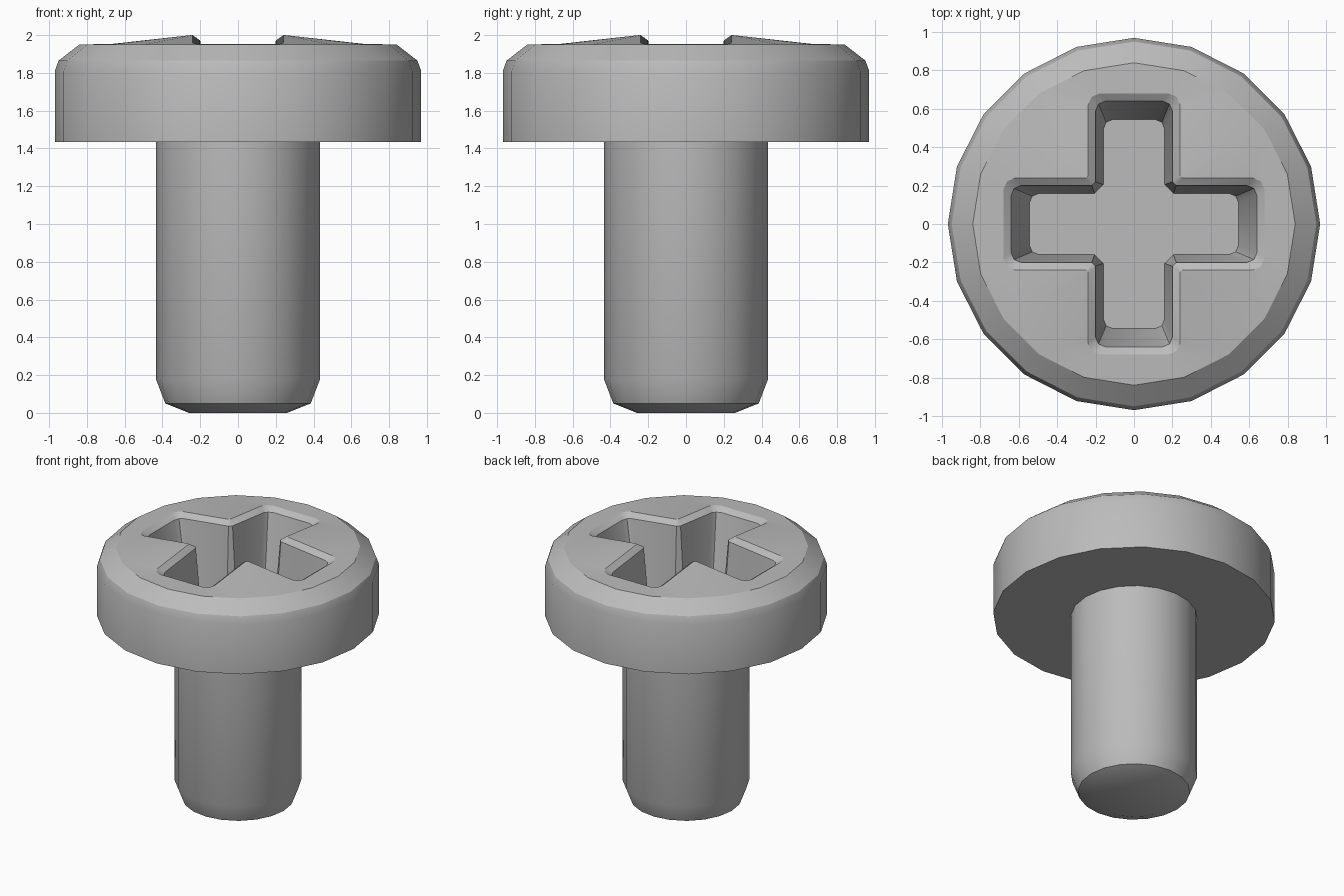
import bpy, bmesh, math

SIDES = 20

cube = bpy.data.objects.get("Cube")
if cube:
    bpy.data.objects.remove(cube, do_unlink=True)

steel = bpy.data.materials.new("grey steel")
steel.use_nodes = True
GREY = (0.5, 0.5, 0.5, 1)
steel.diffuse_color = GREY
steel.node_tree.nodes["Principled BSDF"].inputs["Base Color"].default_value = GREY


def ring(bm, r, z):
    turn = math.tau / SIDES
    return [bm.verts.new((r * math.cos(i * turn), r * math.sin(i * turn), z))
            for i in range(SIDES)]


def bridge(bm, a, b):
    for i in range(len(a)):
        j = (i + 1) % len(a)
        bm.faces.new((a[i], a[j], b[j], b[i]))


def lathe(bm, profile):
    rings = [ring(bm, r, z) for r, z in profile]
    for a, b in zip(rings, rings[1:]):
        bridge(bm, a, b)
    return rings


def cross(bm, w, l, outer, inner, height):
    """Loop of a cross with arm half-width w, reach l and softened corners."""
    k = 0.3 * outer
    half = [(l, w - outer), (l - k, w - k), (l - outer, w), (w + inner, w)]
    arm = [(x, -y) for x, y in reversed(half)] + half
    points = []
    for _ in range(4):
        points += arm
        arm = [(-y, x) for x, y in arm]
    return [bm.verts.new((x, y, height(math.hypot(x, y)))) for x, y in points]


def finish(bm, name, angle):
    bmesh.ops.recalc_face_normals(bm, faces=bm.faces[:])
    mesh = bpy.data.meshes.new(name)
    bm.to_mesh(mesh)
    bm.free()
    mesh.materials.append(steel)
    obj = bpy.data.objects.new(name, mesh)
    bpy.context.collection.objects.link(obj)
    bpy.ops.object.select_all(action="DESELECT")
    obj.select_set(True)
    bpy.context.view_layer.objects.active = obj
    bpy.ops.object.shade_smooth_by_angle(angle=math.radians(angle))


def dome(r):
    return 2.0 - 0.13 * (r - 0.345)


# Head: rounded rim, shallow dome and tapered cross recess
bm = bmesh.new()
rings = lathe(bm, [(0.97, 1.435), (0.97, 1.81), (0.95, 1.865), (0.84, 1.95)])
bm.faces.new(rings[0])
lip = cross(bm, 0.24, 0.68, 0.06, 0.012, dome)
throat = cross(bm, 0.2, 0.64, 0.05, 0.02, lambda r: dome(r) - 0.035)
floor = cross(bm, 0.16, 0.545, 0.05, 0.045, lambda r: 1.45)
bridge(bm, lip, throat)
bridge(bm, throat, floor)
bm.faces.new(floor)
rim_edges = [e for e in bm.edges if e.is_boundary]
bmesh.ops.triangle_fill(bm, edges=rim_edges, use_beauty=True, use_dissolve=False)
finish(bm, "screw_head", 32)

# Shank: plain cylinder with a two-step tapered tip
bm = bmesh.new()
rings = lathe(bm, [(0.26, 0), (0.385, 0.05), (0.435, 0.18), (0.435, 1.44)])
bm.faces.new(rings[0])
bm.faces.new(rings[-1])
finish(bm, "screw_shank", 32)
